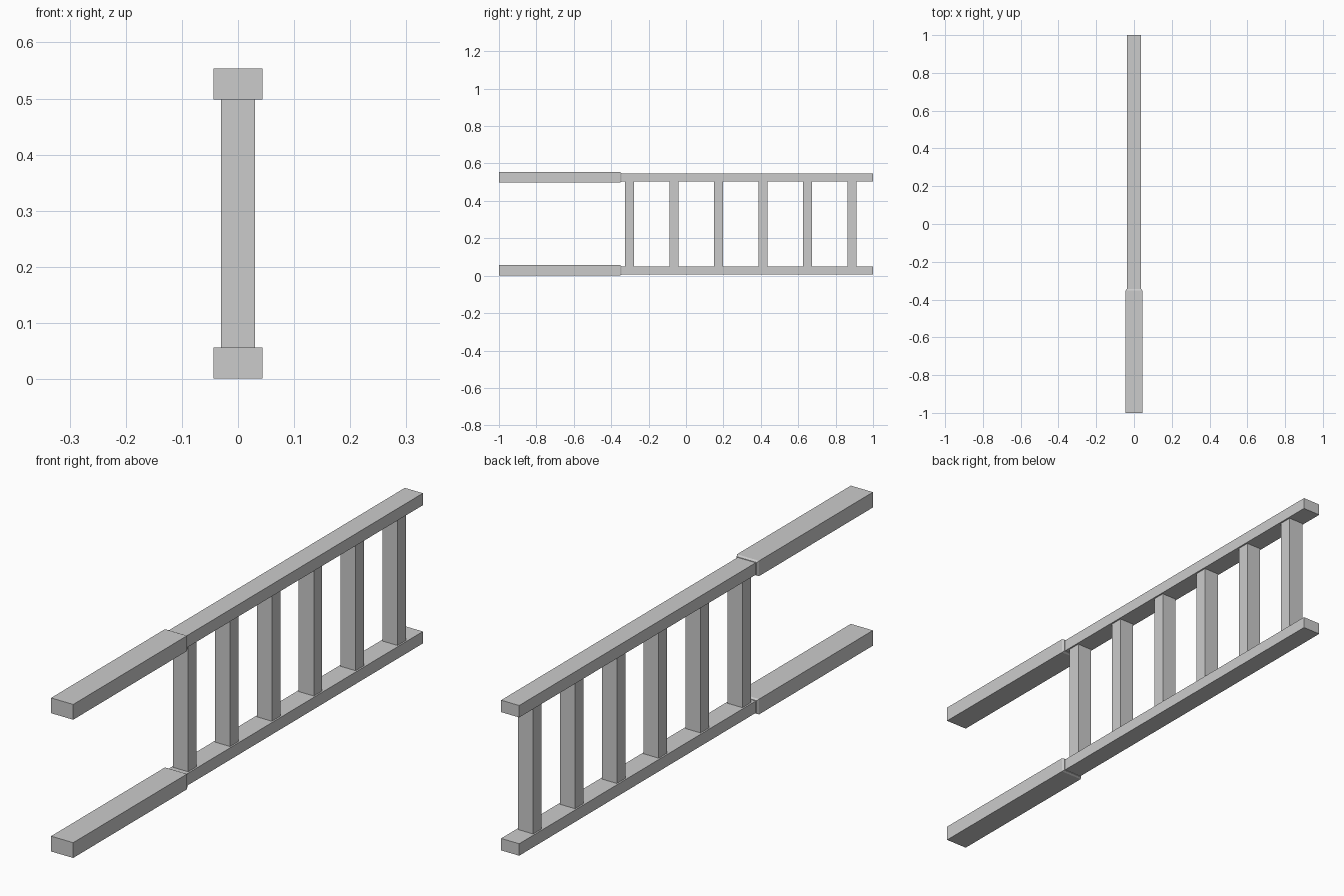
import bpy, bmesh

if "Cube" in bpy.data.objects:
    bpy.data.objects.remove(bpy.data.objects["Cube"])


def box(name, x, y0, y1, z0, z1):
    """Box centred on x = 0 with half width x."""
    bm = bmesh.new()
    bmesh.ops.create_cube(bm, size=1)
    for v in bm.verts:
        v.co.x *= 2 * x
        v.co.y = y0 if v.co.y < 0 else y1
        v.co.z = z0 if v.co.z < 0 else z1
    mesh = bpy.data.meshes.new(name)
    bm.to_mesh(mesh)
    bm.free()
    obj = bpy.data.objects.new(name, mesh)
    bpy.context.collection.objects.link(obj)
    return obj


def grip(name, zc):
    """Thick handle with a small tapered lip where it meets the rail."""
    hx, hz, lip = 0.044, 0.0275, 0.004
    obj = box(name, hx, -1.0, -0.353, zc - hz, zc + hz)
    bm = bmesh.new()
    bm.from_mesh(obj.data)
    end = next(f for f in bm.faces if f.calc_center_median().y > -0.36)
    new = bmesh.ops.extrude_discrete_faces(bm, faces=[end])["faces"][0]
    for v in new.verts:
        v.co.x *= (hx - lip) / hx
        v.co.y = -0.345
        v.co.z = zc + (v.co.z - zc) * (hz - lip) / hz
    bmesh.ops.recalc_face_normals(bm, faces=bm.faces[:])
    bm.to_mesh(obj.data)
    bm.free()


RAIL_Z = {"lower": 0.0285, "upper": 0.526}

# Side rails and their handles
for side, zc in RAIL_Z.items():
    box(side + "_rail", 0.036, -0.347, 1.0, zc - 0.0215, zc + 0.0215)
    grip(side + "_handle", zc)

# Rungs between the rails
for i in range(6):
    y = -0.302 + 0.238 * i
    box(f"rung_{i + 1}", 0.03, y - 0.024, y + 0.024, 0.05, 0.5045)
